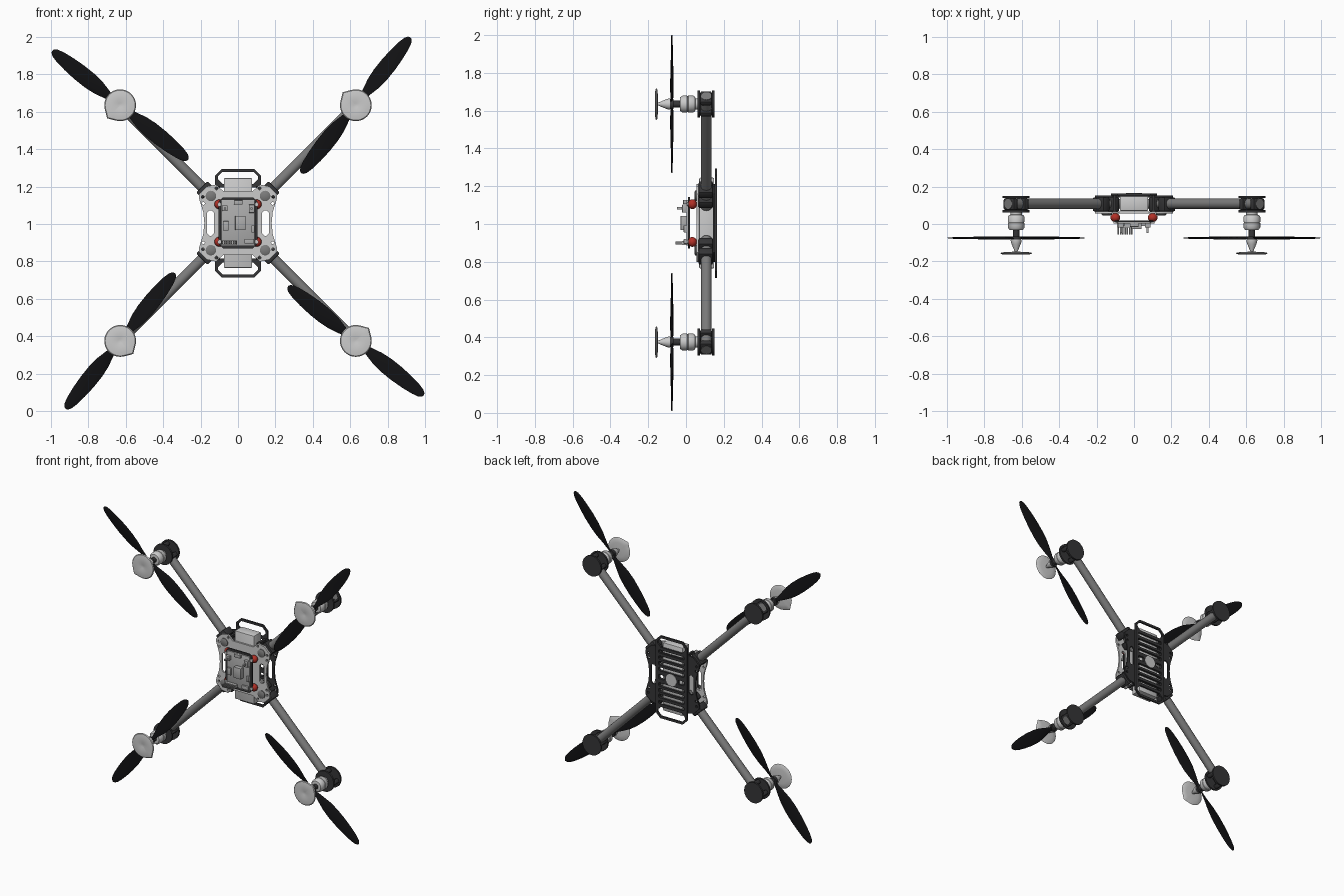
import bpy, bmesh
from math import pi, sin, cos, acos, radians
from mathutils import Matrix, Vector

if "Cube" in bpy.data.objects:
    bpy.data.objects.remove(bpy.data.objects["Cube"])

CENTRE = Matrix.Translation((0, 0, 1.005))
M = 0.63  # motor offset from the centre in x and z


def material(name, r, g, b):
    m = bpy.data.materials.new(name)
    m.diffuse_color = (r, g, b, 1)
    m.use_nodes = True
    m.node_tree.nodes["Principled BSDF"].inputs["Base Color"].default_value = m.diffuse_color
    return m


DARK = material("dark_plastic", 0.035, 0.035, 0.037)
TUBE = material("tube_grey", 0.2, 0.2, 0.2)
BLACK = material("blade_black", 0.006, 0.006, 0.007)
RED = material("damper_red", 0.45, 0.03, 0.02)
BOARD = material("board_grey", 0.42, 0.42, 0.42)


def add(name, mesh, mat=None, turns=(0,)):
    """Link a mesh about the centre, repeated at quarter turns."""
    if mat:
        mesh.materials.clear()
        mesh.materials.append(mat)
    mesh.shade_smooth()
    mesh.set_sharp_from_angle(angle=radians(35))
    for k in turns:
        o = bpy.data.objects.new(name, mesh)
        bpy.context.collection.objects.link(o)
        o.matrix_world = CENTRE @ Matrix.Rotation(k * pi / 2, 4, 'Y')


def finish(bm):
    bmesh.ops.recalc_face_normals(bm, faces=bm.faces)
    me = bpy.data.meshes.new("part")
    bm.to_mesh(me)
    bm.free()
    return me


def loft(rings):
    """Skin equal-sized rings of points and cap both ends."""
    bm = bmesh.new()
    vs = [[bm.verts.new(p) for p in ring] for ring in rings]
    n = len(vs[0])
    for a, b in zip(vs, vs[1:]):
        for i in range(n):
            bm.faces.new((a[i], a[(i + 1) % n], b[(i + 1) % n], b[i]))
    bm.faces.new(vs[0])
    bm.faces.new(vs[-1])
    return finish(bm)


def lathe(profile, x=0, z=0, n=32, shape=lambda a: 1):
    """Turn (radius, y) pairs about an axis along y."""
    ang = [2 * pi * i / n for i in range(n)]
    return loft([[(x + r * shape(a) * cos(a), y, z + r * shape(a) * sin(a)) for a in ang]
                 for r, y in profile])


def box(x0, x1, y0, y1, z0, z1, bevel=0.0, turn=0.0):
    bm = bmesh.new()
    bmesh.ops.create_cube(bm, size=1)
    for v in bm.verts:
        v.co = Vector(((x0 + x1) / 2 + v.co.x * (x1 - x0), (y0 + y1) / 2 + v.co.y * (y1 - y0),
                       (z0 + z1) / 2 + v.co.z * (z1 - z0)))
    if bevel:
        bmesh.ops.bevel(bm, geom=bm.edges[:], offset=bevel, segments=2, affect='EDGES', profile=0.5)
    me = finish(bm)
    me.transform(Matrix.Rotation(-turn, 4, 'Y'))
    return me


def rect(x0, x1, z0, z1, c=0.008):
    """Rectangle with clipped corners."""
    return [(x0 + c, z0), (x1 - c, z0), (x1, z0 + c), (x1, z1 - c),
            (x1 - c, z1), (x0 + c, z1), (x0, z1 - c), (x0, z0 + c)]


def circle(x, z, r, n=16):
    return [(x + r * cos(2 * pi * i / n), z + r * sin(2 * pi * i / n)) for i in range(n)]


def plate(outlines, y0, y1):
    """Flat sheet in xz: first outline is the edge, the others are holes."""
    cu = bpy.data.curves.new("plate", 'CURVE')
    cu.dimensions, cu.fill_mode, cu.extrude = '2D', 'BOTH', (y1 - y0) / 2
    for pts in outlines:
        s = cu.splines.new('POLY')
        s.points.add(len(pts) - 1)
        for p, (x, z) in zip(s.points, pts):
            p.co = (x, z, 0, 1)
        s.use_cyclic_u = True
    o = bpy.data.objects.new("plate", cu)
    bpy.context.collection.objects.link(o)
    dg = bpy.context.evaluated_depsgraph_get()
    me = bpy.data.meshes.new_from_object(o.evaluated_get(dg))
    bpy.data.objects.remove(o)
    me.transform(Matrix.Translation((0, (y0 + y1) / 2, 0)) @ Matrix.Rotation(pi / 2, 4, 'X'))
    return me


ALL = range(4)
D45 = pi / 4
R = M * 2 ** 0.5

# Arms: round tubes along the diagonals
tube = lathe([(0.028, 0.12), (0.028, R + 0.06)], n=24)
tube.transform(Matrix.Rotation(-D45, 4, 'Y') @ Matrix.Translation((0, 0.108, 0)) @ Matrix.Rotation(-pi / 2, 4, 'Z'))
add("arm_tube", tube, TUBE, ALL)

# Motor mounts: two plates with clamps between them
for y0, y1 in ((0.062, 0.074), (0.138, 0.15)):
    add("mount_plate", lathe([(0.072, y0), (0.072, y1)], M, M), DARK, ALL)
for s in (-0.042, 0.042):
    add("mount_clamp", box(R + s - 0.016, R + s + 0.016, 0.074, 0.138, -0.042, 0.042, 0.01, D45), DARK, ALL)

# Motors, shafts and spinners
add("motor", lathe([(0.03, 0.064), (0.03, 0.05), (0.038, 0.048), (0.045, 0.038), (0.045, 0.012),
                    (0.042, 0.011), (0.042, 0.007), (0.045, 0.006), (0.045, -0.018),
                    (0.036, -0.031), (0.02, -0.033)], M, M), None, ALL)
add("motor_shaft", lathe([(0.018, -0.03), (0.018, -0.066), (0.027, -0.067), (0.027, -0.084)], M, M, 24), DARK, ALL)
add("spinner_cone", lathe([(0.029, -0.084), (0.029, -0.092), (0.024, -0.108), (0.014, -0.132), (0.006, -0.15)], M, M, 24), None, ALL)

# Cap discs: round with one blunt corner
TIP = 3 * pi / 4
SPREAD = acos(0.085 / 0.099)


def cornered(a):
    d = abs((a - TIP + pi) % (2 * pi) - pi)
    return 1 / cos(SPREAD - d) if d < SPREAD else 1


add("cap_disc", lathe([(0.006, -0.148), (0.05, -0.149), (0.078, -0.152), (0.085, -0.156), (0.08, -0.161),
                       (0.06, -0.164), (0.03, -0.164), (0.012, -0.161), (0.003, -0.16)],
                      M, M, 48, cornered), None, ALL)

# Propeller blades: lofted ellipses with chord and twist
SECTIONS = [(0.0, 0.024, 24), (0.04, 0.026, 24), (0.09, 0.05, 18), (0.15, 0.078, 12), (0.21, 0.09, 9),
            (0.28, 0.09, 7), (0.35, 0.08, 6), (0.41, 0.064, 5), (0.445, 0.046, 4), (0.46, 0.026, 3), (0.465, 0.01, 3)]
rings = []
for r, chord, twist in SECTIONS:
    t, ring = radians(twist), []
    for i in range(12):
        a = 2 * pi * i / 12
        c, h = chord / 2 * cos(a), 0.0035 * sin(a)
        ring.append((r, h * cos(t) + c * sin(t), c * cos(t) - h * sin(t)))
    rings.append(ring)
for flip in (0, pi):
    blade = loft(rings)
    blade.transform(Matrix.Translation((M, -0.075, M)) @ Matrix.Rotation(flip - radians(51.2), 4, 'Y'))
    add("propeller_blade", blade, BLACK, ALL)

# Body plates: concave outline mirrored from one quadrant
Q = [(0.18, 0), (0.186, 0.06), (0.208, 0.13), (0.208, 0.155), (0.168, 0.195), (0.118, 0.206), (0.08, 0.172)]
half = Q + [(-x, z) for x, z in reversed(Q)]
outline = half + [(-x, -z) for x, z in half if z > 0 or x < 0][:-1]
outline = half[:-1] + [(-0.18, 0)] + [(x, -z) for x, z in reversed(half) if z > 0]
side_slots = [rect(s * 0.147 - 0.018, s * 0.147 + 0.018, -0.068, 0.068, 0.012) for s in (-1, 1)]
bolts = [circle(sx * x, sz * z, 0.008, 10) for sx in (-1, 1) for sz in (-1, 1)
         for x, z in ((0.115, 0.185), (0.188, 0.14), (0.185, 0.105))]
add("front_plate", plate([outline] + side_slots + bolts, 0.055, 0.067))
wide_slots = [rect(-0.1, 0.1, z - 0.012, z + 0.012, 0.005) for z in (-0.135, -0.095, -0.055, 0.055, 0.095, 0.135)]
short_slots = [rect(s * 0.076 - 0.024, s * 0.076 + 0.024, -0.015, 0.015, 0.005) for s in (-1, 1)]
add("back_plate", plate([outline] + side_slots + bolts + wide_slots + short_slots, 0.143, 0.153), DARK)

# Slotted back tray with a hoop at each end
hoops = [rect(-0.107, 0.107, a, b, 0.025) for a, b in ((0.21, 0.274), (-0.274, -0.21))]
top_slots = [rect(-0.1, 0.1, z - 0.011, z + 0.011, 0.005) for z in (-0.178, 0.178)]
add("back_tray", plate([rect(-0.122, 0.122, -0.29, 0.29, 0.035)] + hoops + top_slots + wide_slots + short_slots,
                       0.153, 0.164), DARK)
add("back_disc", lathe([(0.042, 0.15), (0.042, 0.165)]))

# Hoop brackets sloping from the tray to the front plate
for sx in (-1, 1):
    for sz in (-1, 1):
        add("hoop_bracket", box(sx * 0.104 - 0.008, sx * 0.104 + 0.008, 0.067, 0.153,
                                sz * 0.19 - 0.008, sz * 0.19 + 0.008), DARK)

# Battery and inner arm clamps
add("battery", box(-0.076, 0.076, 0.07, 0.149, -0.24, 0.24, 0.006))
for r0 in (0.15, 0.225):
    add("arm_clamp", box(r0, r0 + 0.048, 0.067, 0.143, -0.043, 0.043, 0.008, D45), DARK, ALL)
add("arm_bolt", lathe([(0.028, 0.057), (0.028, 0.05), (0.022, 0.046)], 0.145, 0.145, 24), TUBE, ALL)

# Damper balls carrying the controller
ball = [(0.025 * sin(a) + 0.001, 0.034 - 0.023 * cos(a)) for a in [pi * i / 12 for i in range(13)]]
add("damper_ball", lathe(ball, 0.1, 0.1, 20), RED, ALL)
add("damper_pin", lathe([(0.01, 0.03), (0.01, 0.004)], 0.1, 0.1, 12), None, ALL)

# Controller: dark frame, board and components
frame = plate([rect(-0.103, 0.103, -0.135, 0.138, 0.022), rect(-0.088, 0.088, -0.118, 0.121, 0.015)], 0.01, 0.02)
add("controller_frame", frame, DARK)
add("controller_board", box(-0.09, 0.09, 0.002, 0.02, -0.12, 0.123, 0.003), BOARD)
for x0, x1, depth, z0, z1 in (
        (-0.015, 0.04, -0.028, -0.038, 0.038), (-0.085, -0.055, -0.02, 0.065, 0.095),
        (0.058, 0.088, -0.02, 0.055, 0.098), (-0.022, 0.025, -0.015, 0.1, 0.122),
        (0.072, 0.088, -0.012, -0.05, -0.012), (0.035, 0.085, -0.012, -0.11, -0.085),
        (-0.08, -0.05, -0.01, -0.04, 0.01)):
    add("component", box(x0, x1, depth, 0.003, z0, z1, 0.002), BOARD)
add("header_block", box(-0.09, -0.005, -0.02, 0.003, -0.116, -0.094), BOARD)
for i in range(7):
    x = -0.083 + i * 0.012
    add("header_pin", box(x - 0.004, x + 0.004, -0.055, -0.02, -0.113, -0.097), TUBE)
for x in (-0.07, 0.073):
    add("connector_post", box(x - 0.005, x + 0.005, -0.048, -0.018, 0.072, 0.084), BOARD)
